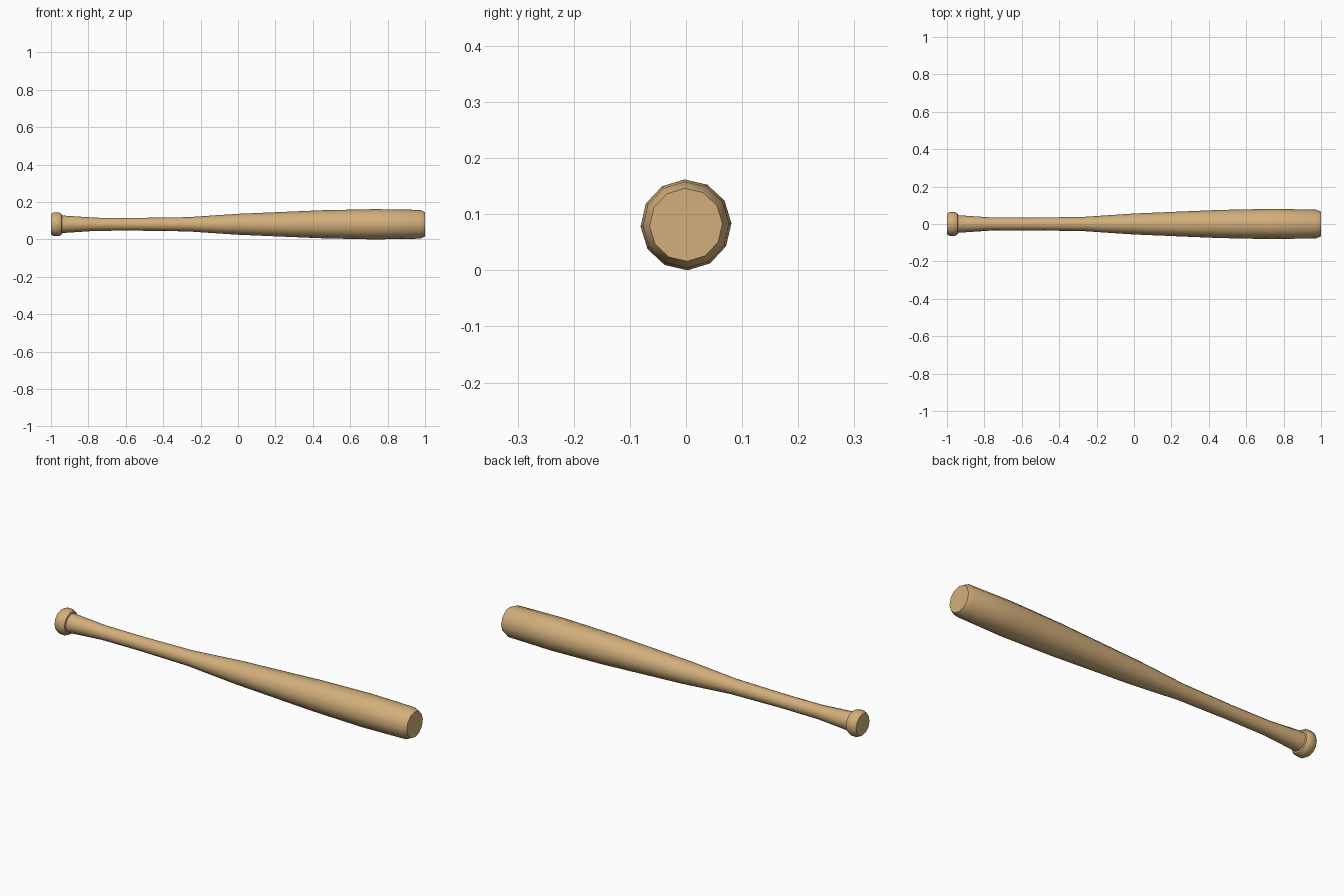
import bpy, bmesh, math

if "Cube" in bpy.data.objects:
    bpy.data.objects.remove(bpy.data.objects["Cube"])

SIDES = 12
R_MAX = 0.081
TURN = math.radians(2)

wood = bpy.data.materials.new("tan wood")
wood.diffuse_color = (0.65, 0.43, 0.2, 1)
wood.use_nodes = True
wood.node_tree.nodes["Principled BSDF"].inputs["Base Color"].default_value = wood.diffuse_color

# Lathe profile along x: (x, radius)
profile = [
    (-1.0, 0.054), (-0.985, 0.064), (-0.957, 0.064), (-0.943, 0.055),  # knob
    (-0.941, 0.047), (-0.76, 0.035), (-0.55, 0.034), (-0.27, 0.038),   # handle
    (0.0, 0.056), (0.45, 0.075), (0.73, R_MAX),                        # barrel
    (0.975, 0.077), (1.0, 0.065),                                      # tip
]

bm = bmesh.new()
rings = []
for x, r in profile:
    rings.append([bm.verts.new((x,
                                r * math.cos(TURN + i * math.tau / SIDES),
                                R_MAX + r * math.sin(TURN + i * math.tau / SIDES)))
                  for i in range(SIDES)])
for a, b in zip(rings, rings[1:]):
    for i in range(SIDES):
        j = (i + 1) % SIDES
        bm.faces.new((a[i], a[j], b[j], b[i]))

# Flat end caps
bm.faces.new(rings[0])
bm.faces.new(rings[-1])
bmesh.ops.recalc_face_normals(bm, faces=bm.faces[:])

mesh = bpy.data.meshes.new("bat")
bm.to_mesh(mesh)
bm.free()
mesh.materials.append(wood)
bat = bpy.data.objects.new("bat", mesh)
bpy.context.collection.objects.link(bat)

# Smooth sides, crisp knob and tip edges
bpy.context.view_layer.objects.active = bat
bat.select_set(True)
bpy.ops.object.shade_smooth_by_angle(angle=math.radians(35))
